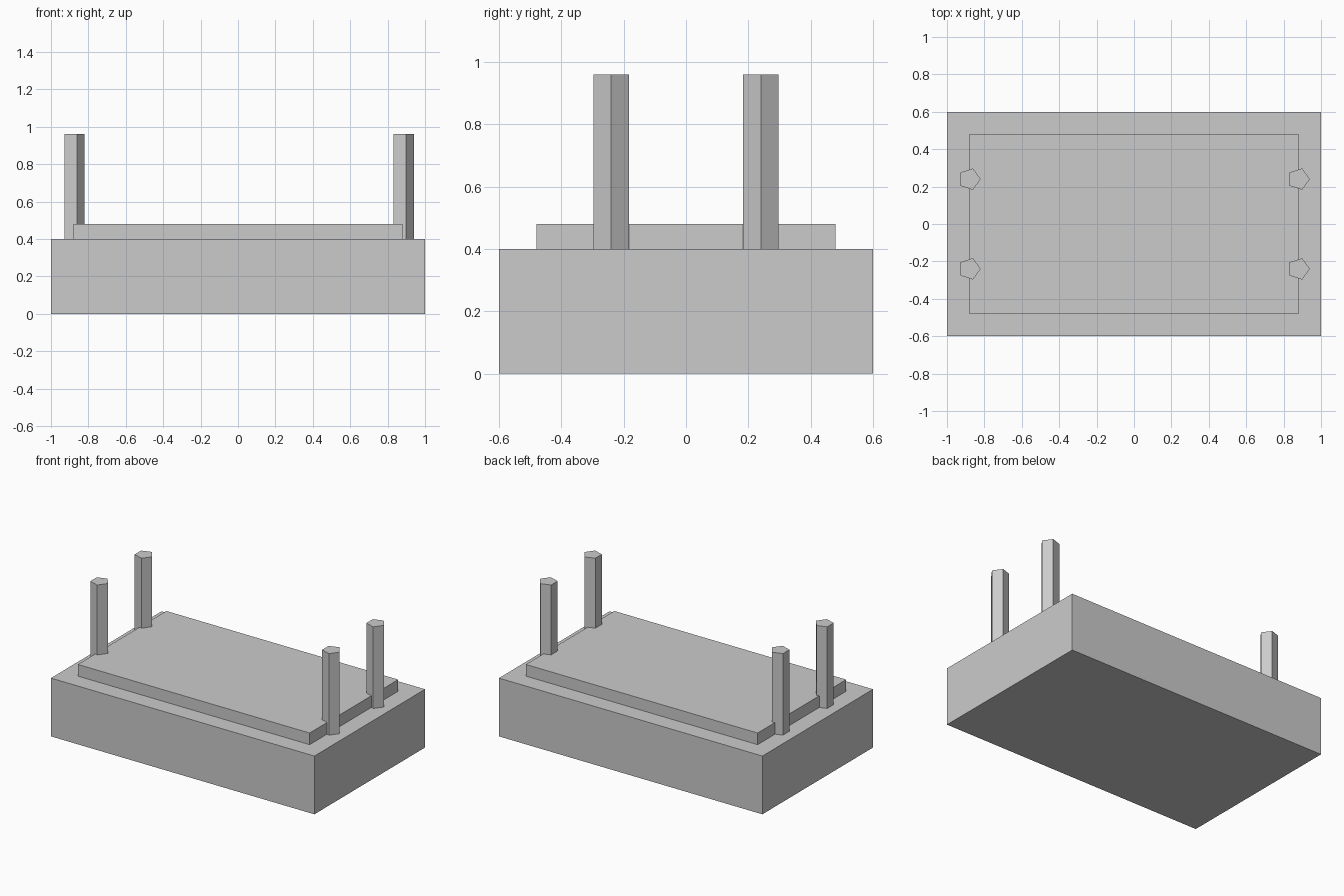
import bpy
import bmesh
from math import pi
from mathutils import Matrix

default_cube = bpy.data.objects.get("Cube")
if default_cube:
    bpy.data.objects.remove(default_cube, do_unlink=True)

GREY = (0.6, 0.6, 0.6, 1)
grey = bpy.data.materials.new("plain grey")
grey.use_nodes = True
grey.diffuse_color = GREY
grey.node_tree.nodes["Principled BSDF"].inputs["Base Color"].default_value = GREY


def finish(name, bm):
    mesh = bpy.data.meshes.new(name)
    bm.to_mesh(mesh)
    bm.free()
    mesh.materials.append(grey)
    obj = bpy.data.objects.new(name, mesh)
    bpy.context.collection.objects.link(obj)


def block(name, width, depth, bottom, top):
    bm = bmesh.new()
    place = Matrix.Translation((0, 0, (bottom + top) / 2))
    size = Matrix.Diagonal((width, depth, top - bottom, 1))
    bmesh.ops.create_cube(bm, size=1, matrix=place @ size)
    finish(name, bm)


def post(name, x, y, bottom, top, radius):
    # Five-sided column with one edge pointing along +x
    bm = bmesh.new()
    place = Matrix.Translation((x, y, (bottom + top) / 2))
    bmesh.ops.create_cone(bm, cap_ends=True, segments=5, radius1=radius,
                          radius2=radius, depth=top - bottom, matrix=place)
    # Turn the column so its foremost corner lies on +x
    tip = max(bm.verts, key=lambda v: v.co.y - y).co
    if abs(tip.x - x) < radius * 0.1:
        bmesh.ops.rotate(bm, verts=bm.verts, cent=(x, y, 0),
                         matrix=Matrix.Rotation(-pi / 2, 3, "Z"))
    finish(name, bm)


# Base and raised top slab
block("base", 2, 1.2, 0, 0.4)
block("top_slab", 1.76, 0.96, 0.4, 0.48)

# Four corner posts
for side, x in (("left", 0.88), ("right", -0.88)):
    for end, y in (("front", -0.24), ("back", 0.24)):
        post(f"{end}_{side}_post", x, y, 0.4, 0.96, 0.06)
